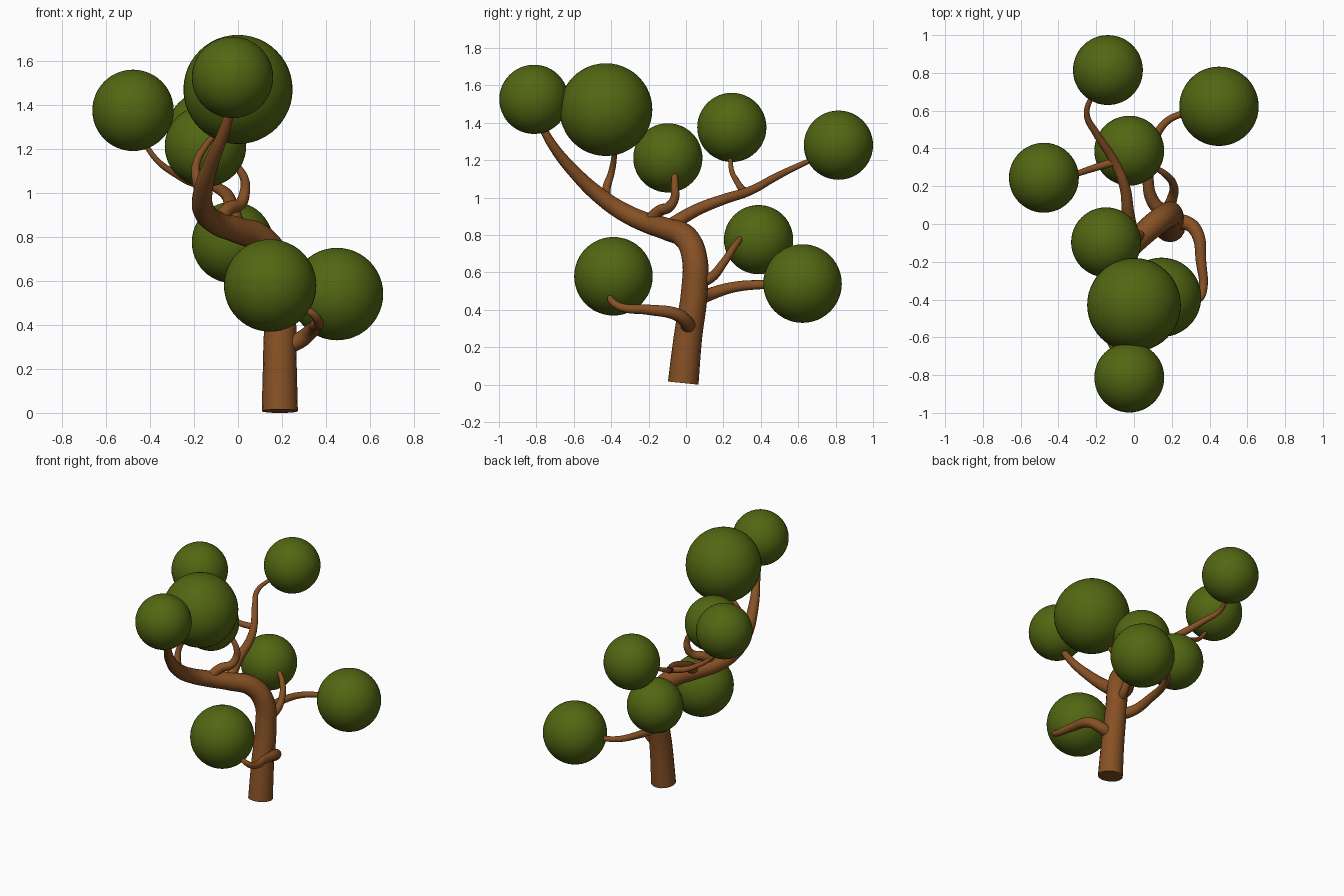
import bpy

cube = bpy.data.objects.get("Cube")
if cube:
    bpy.data.objects.remove(cube)


def make_material(name, color):
    mat = bpy.data.materials.new(name)
    mat.use_nodes = True
    mat.diffuse_color = color
    bsdf = mat.node_tree.nodes["Principled BSDF"]
    bsdf.inputs["Base Color"].default_value = color
    bsdf.inputs["Roughness"].default_value = 0.8
    return mat


bark = make_material("bark brown", (0.24, 0.082, 0.018, 1))
leaf = make_material("leaf green", (0.085, 0.135, 0.006, 1))


def limb(name, points, radii):
    """Tapered tube through the points; radii are spread along the path."""
    curve = bpy.data.curves.new(name, "CURVE")
    curve.dimensions = "3D"
    curve.bevel_depth = 1.0
    curve.bevel_resolution = 6
    curve.resolution_u = 8
    curve.use_fill_caps = True
    spline = curve.splines.new("BEZIER")
    spline.bezier_points.add(len(points) - 1)
    for i, (bp, co) in enumerate(zip(spline.bezier_points, points)):
        bp.co = co
        bp.handle_left_type = bp.handle_right_type = "AUTO"
        t = i / (len(points) - 1) * (len(radii) - 1)
        k = min(int(t), len(radii) - 2)
        bp.radius = radii[k] + (radii[k + 1] - radii[k]) * (t - k)
    obj = bpy.data.objects.new(name, curve)
    bpy.context.collection.objects.link(obj)
    bpy.ops.object.select_all(action="DESELECT")
    obj.select_set(True)
    bpy.context.view_layer.objects.active = obj
    bpy.ops.object.convert(target="MESH")
    obj = bpy.context.object
    obj.data.materials.clear()
    obj.data.materials.append(bark)
    bpy.ops.object.shade_smooth_by_angle()


def foliage(name, center, radius):
    bpy.ops.mesh.primitive_uv_sphere_add(segments=48, ring_count=24, radius=radius, location=center)
    obj = bpy.context.object
    obj.name = name
    obj.data.materials.append(leaf)
    bpy.ops.object.shade_smooth()


# Curved trunk sweeping up and forward
limb("trunk",
     [(.19, -.015, .008), (.19, .01, .25), (.19, .045, .5), (.175, .045, .68),
      (.11, 0, .785), (0, -.1, .83), (-.1, -.21, .865), (-.155, -.33, .92),
      (-.16, -.45, 1.0), (-.12, -.6, 1.14), (-.06, -.72, 1.29), (-.025, -.79, 1.42)],
     [.082, .076, .071, .068, .066, .06, .054, .05, .044, .034, .025, .018])

# Low branches
limb("low_front_branch",
     [(.2, .01, .3), (.28, .005, .33), (.335, -.05, .375), (.355, -.2, .4),
      (.365, -.35, .415), (.34, -.4, .45), (.29, -.4, .48)], [.042, .034, .022, .014])
limb("low_back_branch",
     [(.17, .05, .45), (.1, .12, .48), (.075, .25, .52), (.1, .42, .535),
      (.17, .54, .535), (.3, .6, .535)], [.04, .026, .016])
limb("middle_back_branch",
     [(.17, .06, .55), (.2, .13, .57), (.21, .2, .65), (.17, .26, .74),
      (.11, .3, .79)], [.034, .022, .014])

# Upper branches
limb("long_back_branch",
     [(0, -.1, .84), (-.03, .05, .93), (-.05, .2, .99), (-.11, .34, 1.035),
      (-.2, .48, 1.11), (-.25, .58, 1.16), (-.22, .69, 1.21)], [.038, .03, .024, .018, .012])
limb("side_twig",
     [(-.1, .33, 1.03), (-.2, .3, 1.045), (-.29, .27, 1.09), (-.36, .245, 1.14),
      (-.43, .235, 1.23)], [.022, .016, .011])
limb("middle_branch",
     [(-.09, -.2, .87), (-.04, -.14, .93), (.01, -.09, .95), (.03, -.06, 1.0),
      (.03, -.06, 1.06), (-.01, -.06, 1.13)], [.034, .026, .016])
limb("crown_branch",
     [(-.16, -.43, .97), (-.185, -.425, 1.05), (-.19, -.4, 1.13),
      (-.15, -.385, 1.21), (-.09, -.385, 1.28)], [.028, .018, .012])

# Round leaf clusters
for name, center, radius in [
    ("front_foliage", (-.025, -.813, 1.525), .185),
    ("crown_foliage", (0, -.428, 1.47), .248),
    ("middle_foliage", (-.148, -.097, 1.212), .185),
    ("side_foliage", (-.477, .245, 1.375), .185),
    ("back_foliage", (-.138, .815, 1.28), .185),
    ("low_front_foliage", (.146, -.388, .579), .21),
    ("middle_back_foliage", (-.025, .388, .775), .185),
    ("low_back_foliage", (.45, .623, .54), .21),
]:
    foliage(name, center, radius)
